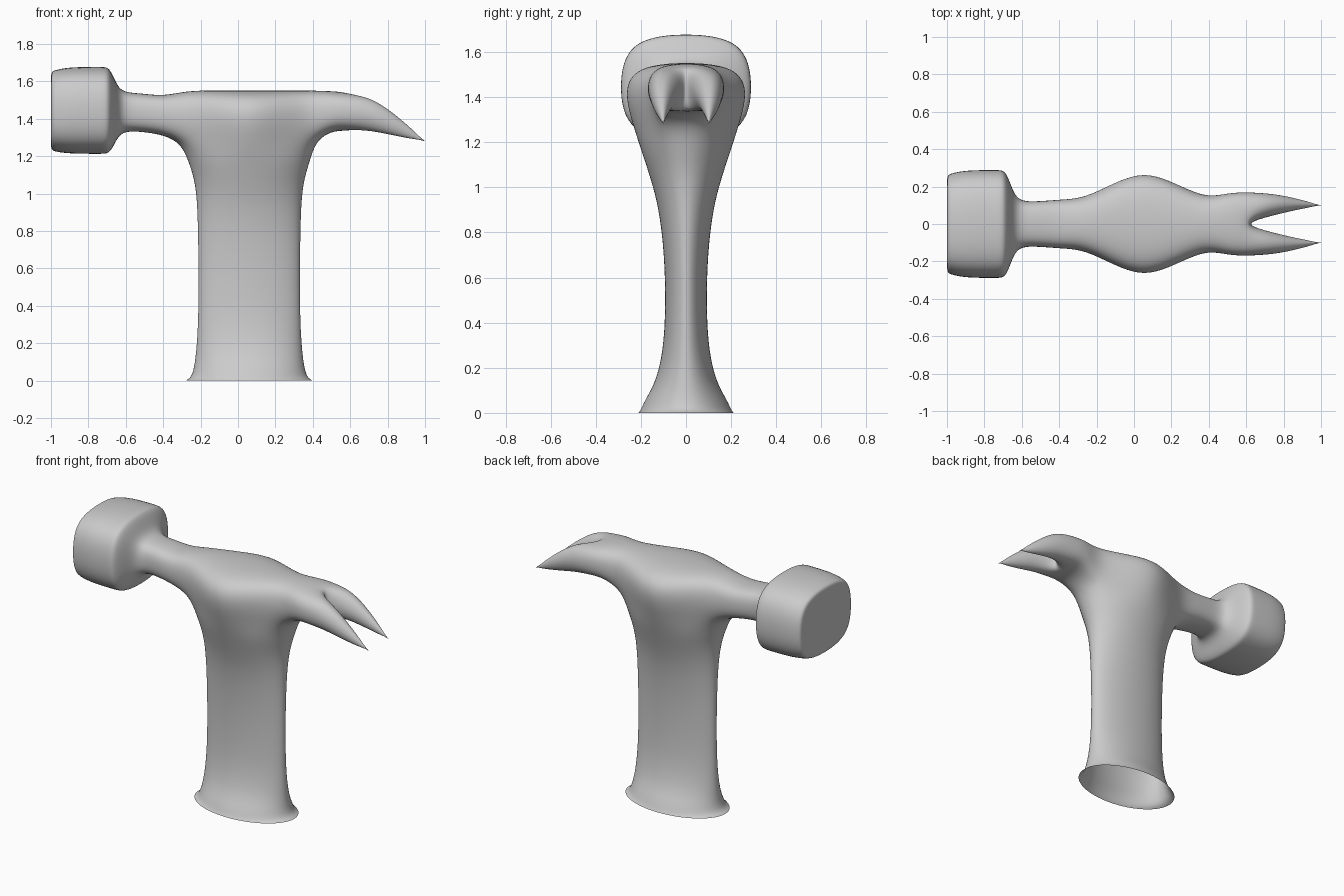
import bpy, bmesh
from math import sin, cos, radians

if "Cube" in bpy.data.objects:
    bpy.data.objects.remove(bpy.data.objects["Cube"])

bm = bmesh.new()
crease = bm.verts.layers.float.new("crease_vert")


def add_ring(points):
    return [bm.verts.new(p) for p in points]


def bridge(a, b):
    n = len(a)
    for k in range(n):
        bm.faces.new((a[k], a[(k + 1) % n], b[(k + 1) % n], b[k]))


def oval(x, w, top, bottom, squareness=0.78):
    """Eight cage points whose subdivided outline is a rounded square."""
    d = (6 * squareness - 1.5) / 3.5
    t = 1.5 - d / 2
    zc, h = (top + bottom) / 2, (top - bottom) / 2
    unit = [(0, t), (d, d), (t, 0), (d, -d), (0, -t), (-d, -d), (-t, 0), (-d, d)]
    return add_ring([(x, w * u, zc + h * v) for u, v in unit])


# Striking face and neck: x, half width, top, bottom
poll = [(-1.0, .20, 1.60, 1.285), (-1.0, .258, 1.65, 1.235),
        (-.98, .27, 1.66, 1.225), (-.90, .288, 1.677, 1.213),
        (-.73, .288, 1.677, 1.213), (-.69, .288, 1.677, 1.213),
        (-.66, .215, 1.61, 1.265), (-.625, .12, 1.54, 1.335),
        (-.52, .12, 1.537, 1.332), (-.40, .13, 1.52, 1.315)]
rings = [oval(*p) for p in poll]
bm.faces.new(rings[0])
for a, b in zip(rings, rings[1:]):
    bridge(a, b)

# Swollen middle, left open underneath: x, half width
cheek = []
for x, s in [(-.27, .145), (-.12, .226), (.055, .303), (.23, .226), (.385, .148)]:
    half = [(.8 * s, 1.537), (s, 1.43), (.85 * s, 1.28)]
    right = add_ring([(x, y, z) for y, z in half])
    left = add_ring([(x, -y, z) for y, z in reversed(half)])
    cheek.append((bm.verts.new((x, 0, 1.558)), right, left))
under_left = bm.verts.new((-.325, 0, 1.265))
under_right = bm.verts.new((.43, 0, 1.28))
strips = [left + [top] + right for top, right, left in cheek]
for a, b in zip(strips, strips[1:]):
    for k in range(6):
        bm.faces.new((a[k], a[k + 1], b[k + 1], b[k]))


def full_ring(part, under):
    top, right, left = part
    return [top] + right + [under] + left


bridge(rings[-1], full_ring(cheek[0], under_left))

# Claw root
root = oval(.50, .165, 1.548, 1.337)
fork = oval(.59, .17, 1.54, 1.335)
bridge(full_ring(cheek[-1], under_right), root)
bridge(root, fork)
crotch = bm.verts.new((.59, 0, 1.44))

# Two claws: x, inner edge, outer edge, top, bottom
claw = [(.70, .035, .165, 1.515, 1.338), (.80, .06, .152, 1.455, 1.318),
        (.90, .082, .128, 1.372, 1.298)]
for side, order in ((1, (0, 1, 2, 3, 4)), (-1, (0, 7, 6, 5, 4))):
    last = [fork[k] for k in order] + [crotch]
    for x, inner, outer, top, bottom in claw:
        yc, zc = (inner + outer) / 2, (top + bottom) / 2
        ry, rz = .6 * (outer - inner), .6 * (top - bottom)
        angles = [radians(a) for a in (120, 60, 0, -60, -120, 180)]
        ring = add_ring([(x, side * (yc + ry * cos(a)), zc + rz * sin(a)) for a in angles])
        bridge(last, ring)
        last = ring
    tip = bm.verts.new((1, side * .1, 1.28))
    tip[crease] = 1.0
    for k in range(6):
        bm.faces.new((last[k], last[(k + 1) % 6], tip))

# Hollow handle socket hanging from the opening: z, half length, half width
socket = [(1.17, .322, .20), (1.06, .288, .163), (.92, .276, .122), (.72, .272, .097),
          (.5, .27, .09), (.29, .273, .098), (.14, .284, .132), (.06, .296, .18),
          (.015, .312, .20), (0, .34, .21)]
last = ([under_left] + [c[1][2] for c in cheek] + [under_right]
        + [c[2][0] for c in reversed(cheek)])
for z, a, b in socket:
    ring = add_ring([(.06 - 1.047 * a * cos(radians(30 * k)),
                      1.047 * b * sin(radians(30 * k)), z) for k in range(12)])
    bridge(last, ring)
    last = ring

bmesh.ops.recalc_face_normals(bm, faces=bm.faces)
for f in bm.faces:
    f.smooth = True

# One continuous smooth surface
mesh = bpy.data.meshes.new("hammer")
bm.to_mesh(mesh)
bm.free()
hammer = bpy.data.objects.new("hammer", mesh)
bpy.context.collection.objects.link(hammer)
sub = hammer.modifiers.new("Subdivision", 'SUBSURF')
sub.levels = sub.render_levels = 3
